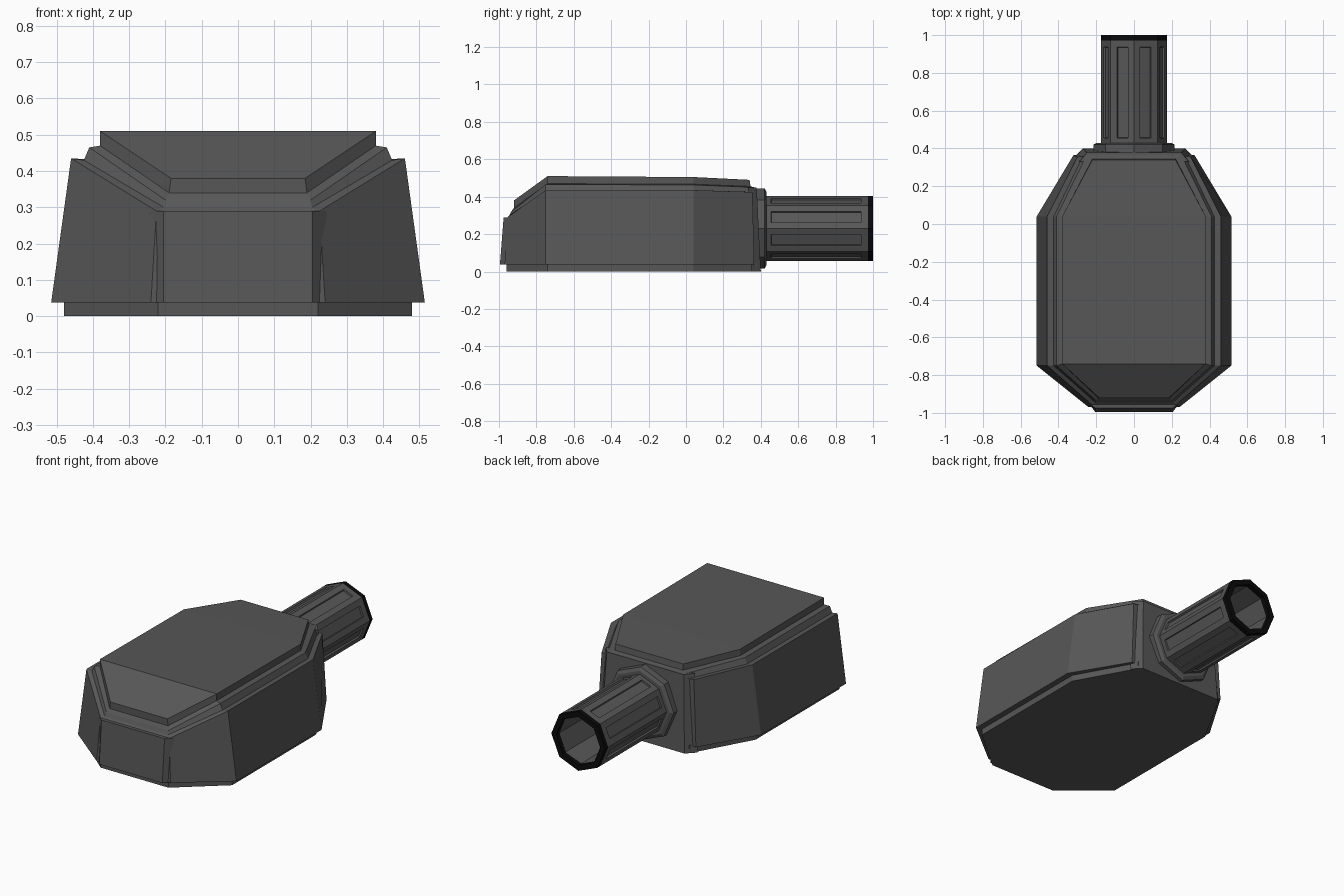
import bpy, bmesh, math

if "Cube" in bpy.data.objects:
    bpy.data.objects.remove(bpy.data.objects["Cube"])


def material(name, v):
    m = bpy.data.materials.new(name)
    m.diffuse_color = (v, v, v, 1)
    m.use_nodes = True
    m.node_tree.nodes["Principled BSDF"].inputs["Base Color"].default_value = m.diffuse_color
    return m


grey = material("dark_grey", 0.095)
black = material("black", 0.003)


def finish(bm, name, mat):
    bmesh.ops.recalc_face_normals(bm, faces=bm.faces)
    me = bpy.data.meshes.new(name)
    bm.to_mesh(me)
    bm.free()
    ob = bpy.data.objects.new(name, me)
    me.materials.append(mat)
    bpy.context.collection.objects.link(ob)
    return ob


def bridge(bm, a, b):
    n = len(a)
    return [bm.faces.new((a[i], a[(i + 1) % n], b[(i + 1) % n], b[i])) for i in range(n)]


def mirrored_loft(name, layers):
    """Loft of right-hand outlines (front to back) mirrored across x = 0."""
    bm = bmesh.new()
    rings = []
    for half in layers:
        full = half + [(-x, y, z) for x, y, z in reversed(half)]
        rings.append([bm.verts.new(p) for p in full])
    for a, b in zip(rings, rings[1:]):
        bridge(bm, a, b)
    bm.faces.new(rings[0])
    top, n = rings[-1], len(rings[-1])
    for i in range(n // 2 - 1):
        bm.faces.new((top[i], top[i + 1], top[n - 2 - i], top[n - 1 - i]))
    return finish(bm, name, grey)


# Recessed base plate
base = [(.22, -.96), (.48, -.74), (.48, .04), (.29, .38)]
mirrored_loft("base_plate", [[(x, y, z) for x, y in base] for z in (0, .045)])

# Faceted hull with stepped roof
mirrored_loft("hull", [
    [(.24, -.97, .037), (.515, -.75, .037), (.515, .04, .037), (.32, .365, .037)],
    [(.225, -.955, .29), (.46, -.75, .435), (.46, .04, .435), (.30, .355, .425)],
    [(.205, -.945, .30), (.425, -.75, .43), (.425, .04, .43), (.27, .36, .425)],
    [(.20, -.935, .32), (.41, -.75, .465), (.41, .04, .463), (.25, .365, .45)],
    [(.19, -.92, .34), (.38, -.74, .47), (.38, .04, .467), (.22, .345, .455)],
    [(.185, -.92, .38), (.38, -.74, .51), (.38, .04, .505), (.22, .34, .49)],
])

# Raised end panels
mirrored_loft("front_panel", [
    [(.205, -.995, .037), (.24, -.95, .037)],
    [(.205, -.975, .29), (.245, -.94, .29)],
])
mirrored_loft("rear_panel", [
    [(.32, .35, .0), (.27, .40, .0)],
    [(.29, .33, .45), (.25, .378, .45)],
])

CZ = .23


def ring(bm, r, y):
    return [bm.verts.new((r * math.cos(i * math.pi / 4), y, CZ + r * math.sin(i * math.pi / 4)))
            for i in range(8)]


def lathe(name, profile, mat, closed=True):
    """Octagonal lathe along y from (radius, y) pairs."""
    bm = bmesh.new()
    rings = [ring(bm, r, y) for r, y in profile]
    for a, b in zip(rings, rings[1:]):
        bridge(bm, a, b)
    if closed:
        bridge(bm, rings[-1], rings[0])
    return finish(bm, name, mat)


# Stepped octagonal collar
lathe("collar", [(.14, .34), (.215, .34), (.215, .42), (.195, .43), (.14, .43)], grey)

# Barrel with a groove in each facet
bm = bmesh.new()
facets = bridge(bm, ring(bm, .175, .42), ring(bm, .175, .972))
bmesh.ops.recalc_face_normals(bm, faces=bm.faces)
bmesh.ops.inset_individual(bm, faces=facets, thickness=.05)
bmesh.ops.inset_individual(bm, faces=facets, thickness=.002, depth=-.01)
me_ob = finish(bm, "barrel", grey)
lathe("muzzle_rim", [(.142, .972), (.175, .972), (.175, 1.0), (.142, 1.0)], black)

# Bore with a closed end
bm = bmesh.new()
inner = ring(bm, .142, .43)
bridge(bm, inner, ring(bm, .142, .975))
bm.faces.new(inner)
bore = finish(bm, "bore", grey)
bore.data.flip_normals()
